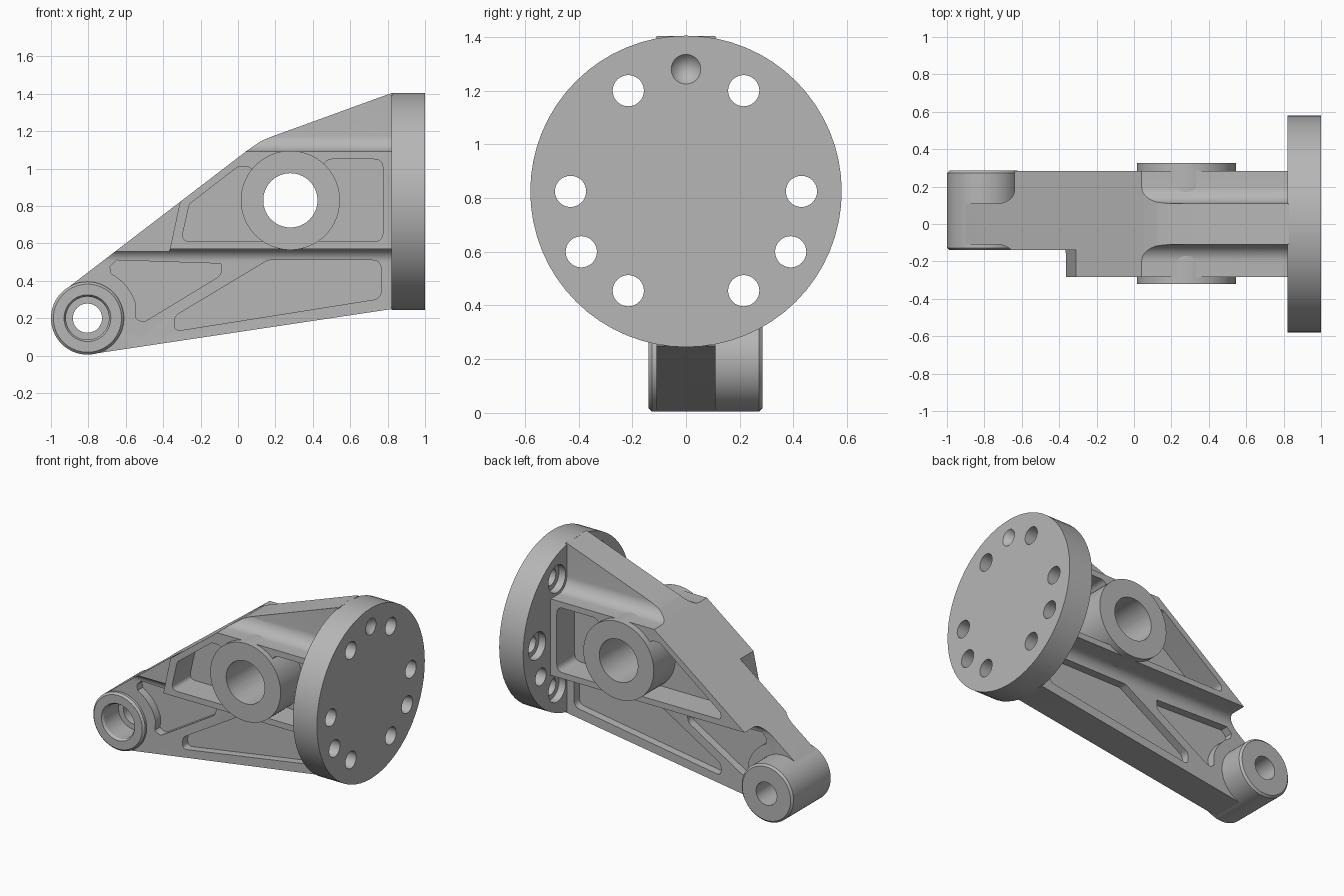
import bpy, bmesh, math
from mathutils import Vector

if "Cube" in bpy.data.objects:
    bpy.data.objects.remove(bpy.data.objects["Cube"])

grey = bpy.data.materials.new("machined_grey")
grey.use_nodes = True
grey.diffuse_color = (0.47, 0.47, 0.47, 1)
grey.node_tree.nodes["Principled BSDF"].inputs["Base Color"].default_value = (0.47, 0.47, 0.47, 1)


def finish(name, bm):
    bmesh.ops.recalc_face_normals(bm, faces=bm.faces)
    mesh = bpy.data.meshes.new(name)
    bm.to_mesh(mesh)
    bm.free()
    mesh.materials.append(grey)
    ob = bpy.data.objects.new(name, mesh)
    bpy.context.collection.objects.link(ob)
    return ob


def prism(name, pts, lo, hi, axis="Y"):
    """Extrude a closed outline along an axis; points are (x, z) or (y, z)."""
    bm = bmesh.new()
    place = (lambda a, b: (a, lo, b)) if axis == "Y" else (lambda a, b: (lo, a, b))
    face = bm.faces.new([bm.verts.new(place(a, b)) for a, b in pts])
    new = bmesh.ops.extrude_face_region(bm, geom=[face])["geom"]
    shift = Vector((0, hi - lo, 0)) if axis == "Y" else Vector((hi - lo, 0, 0))
    bmesh.ops.translate(bm, vec=shift, verts=[v for v in new if isinstance(v, bmesh.types.BMVert)])
    return finish(name, bm)


def revolve(name, profile, centre, axis="Y", steps=64):
    """Turn a (radius, position along axis) profile around an axis."""
    bm = bmesh.new()
    verts = [bm.verts.new((r, 0, h)) for r, h in profile]
    edges = [bm.edges.new(pair) for pair in zip(verts, verts[1:])]
    bmesh.ops.spin(bm, geom=verts + edges, cent=(0, 0, 0), axis=(0, 0, 1),
                   angle=math.tau, steps=steps)
    bmesh.ops.remove_doubles(bm, verts=bm.verts, dist=1e-5)
    way = Vector((0, 1, 0)) if axis == "Y" else Vector((1, 0, 0))
    turn = Vector((0, 0, 1)).rotation_difference(way).to_matrix()
    bmesh.ops.rotate(bm, cent=(0, 0, 0), matrix=turn, verts=bm.verts)
    bmesh.ops.translate(bm, vec=centre, verts=bm.verts)
    return finish(name, bm)


def rod(name, radius, lo, hi, centre, axis="Y", chamfer=0.0):
    pts = [(0, lo), (radius - chamfer, lo), (radius, lo + chamfer),
           (radius, hi - chamfer), (radius - chamfer, hi), (0, hi)]
    if not chamfer:
        pts = [(0, lo), (radius, lo), (radius, hi), (0, hi)]
    return revolve(name, pts, centre, axis)


def combine(target, tool, operation="DIFFERENCE"):
    mod = target.modifiers.new("cut", "BOOLEAN")
    mod.operation, mod.solver, mod.object = operation, "EXACT", tool
    graph = bpy.context.evaluated_depsgraph_get()
    mesh = bpy.data.meshes.new_from_object(target.evaluated_get(graph))
    target.modifiers.clear()
    target.data = mesh
    bpy.data.objects.remove(tool)


def arc(cx, cz, r, a0, a1, n=10):
    angles = [math.radians(a0 + (a1 - a0) * i / n) for i in range(n + 1)]
    return [(cx + r * math.cos(a), cz + r * math.sin(a)) for a in angles]


def rounded(pts, r):
    """Round every corner of an outline."""
    out = []
    for i, p in enumerate(pts):
        p = Vector(p)
        a, b = Vector(pts[i - 1]) - p, Vector(pts[(i + 1) % len(pts)]) - p
        half = a.angle(b) / 2
        d = min(r / math.tan(half), 0.45 * a.length, 0.45 * b.length)
        s, e = p + a.normalized() * d, p + b.normalized() * d
        for k in range(7):
            t = k / 6
            q = s * (1 - t) ** 2 + p * 2 * t * (1 - t) + e * t * t
            out.append((q.x, q.y))
    return out


EYE = (-0.805, 0, 0.2)
PIVOT = (0.28, 0, 0.83)

# Arm: side outline crossed with a stepped, filleted section
outline = arc(EYE[0], EYE[2], 0.193, 127, 278, 24)
outline += [(0.83, 0.25), (0.83, 1.403), (0.82, 1.403), (0.17, 1.167), (0.12, 1.145), (0.05, 1.097)]
arm = prism("arm", outline, -0.5, 0.5)
half = [(0.11, -0.2)] + arc(0.18, 0.5, 0.07, 180, 90) + [(0.283, 0.57), (0.283, 1.09)]
half += arc(0.2, 1.18, 0.09, 270, 180) + [(0.11, 1.6)]
section = half + [(-y, z) for y, z in reversed(half)]
combine(arm, prism("section", section, -1.2, 0.9, "X"), "INTERSECT")

# Front step of the block
combine(arm, prism("step", [(-1.2, 0.3), (-0.422, 0.3), (-0.25, 1.1), (-1.2, 1.1)], -0.6, -0.14))

# Curved clearance around the eye, on both sides
relief = [(0, 0.11), (0.31, 0.11)] + arc(0.31, 0.2, 0.09, 270, 360, 8)[1:] + [(0.4, 0.5), (0, 0.5)]
for side in (1, -1):
    combine(arm, revolve("relief", [(r, side * h) for r, h in relief], EYE))

# Pockets on both sides
right_upper = [(0.4, 0.61), (0.775, 0.61), (0.775, 1.05), (0.48, 1.05), (0.4, 0.95)]
front_upper = [(-0.305, 0.61), (-0.26, 0.81), (0.0, 1.01), (0.06, 1.01), (0.2, 0.85), (0.2, 0.61)]
back_upper = [(-0.46, 0.61), (-0.46, 0.655), (0.0, 1.01), (0.06, 1.01), (0.2, 0.85), (0.2, 0.61)]
long_lower = [(0.16, 0.51), (0.765, 0.51), (0.765, 0.305), (-0.34, 0.13), (-0.34, 0.21)]
eye_lower = rounded([(-0.09, 0.51), (-0.09, 0.43), (-0.51, 0.175), (-0.56, 0.21)], 0.05)[4:-4]
eye_lower += arc(EYE[0], EYE[2], 0.27, 15, 62) + [(-0.685, 0.475), (-0.65, 0.51)]
for side in (-1, 1):
    upper = front_upper if side < 0 else back_upper
    for pts, floor in ((rounded(right_upper, 0.05), 0.09), (rounded(upper, 0.04), 0.09),
                       (rounded(long_lower, 0.05), 0.055), (eye_lower, 0.055)):
        lo, hi = sorted((side * floor, side * 0.5))
        combine(arm, prism("pocket", pts, lo, hi))

# Eye and pivot bosses
eye = rod("eye_boss", 0.195, -0.14, 0.285, EYE, chamfer=0.013)
pivot = rod("pivot_boss", 0.265, -0.32, 0.325, PIVOT)

# Bores through the bosses and the arm
for part in (arm, eye):
    bore = [(0, -0.6), (0.125, -0.6), (0.125, -0.14), (0.115, -0.125), (0.115, 0.03),
            (0.078, 0.03), (0.078, 0.6), (0, 0.6)]
    combine(part, revolve("bore", bore, EYE))
for part in (arm, pivot):
    combine(part, rod("bore", 0.145, -0.6, 0.6, PIVOT))

# Mounting flange with bolt holes, bolt seats and a conical locating dimple
flange = rod("mounting_flange", 0.58, 0.82, 1.0, (0, 0, 0.825), "X")
bolts = [(0.215, 1.2, True), (0.43, 0.825, True), (0.39, 0.6, False), (0.215, 0.455, True)]
for y, z, seat in bolts:
    for side in (-1, 1):
        spot = (0, side * y, z)
        combine(flange, rod("bolt_hole", 0.058, 0.7, 1.1, spot, "X"))
        if seat:
            combine(flange, rod("bolt_seat", 0.092, 0.7, 0.87, spot, "X"))
combine(flange, revolve("dimple", [(0, 0.93), (0.055, 1.0), (0.055, 1.1), (0, 1.1)], (0, 0, 1.28), "X"))

# Smooth shading with sharp edges kept
bpy.ops.object.select_all(action="DESELECT")
for ob in (arm, eye, pivot, flange):
    ob.select_set(True)
bpy.context.view_layer.objects.active = arm
bpy.ops.object.shade_smooth_by_angle(angle=math.radians(25))
